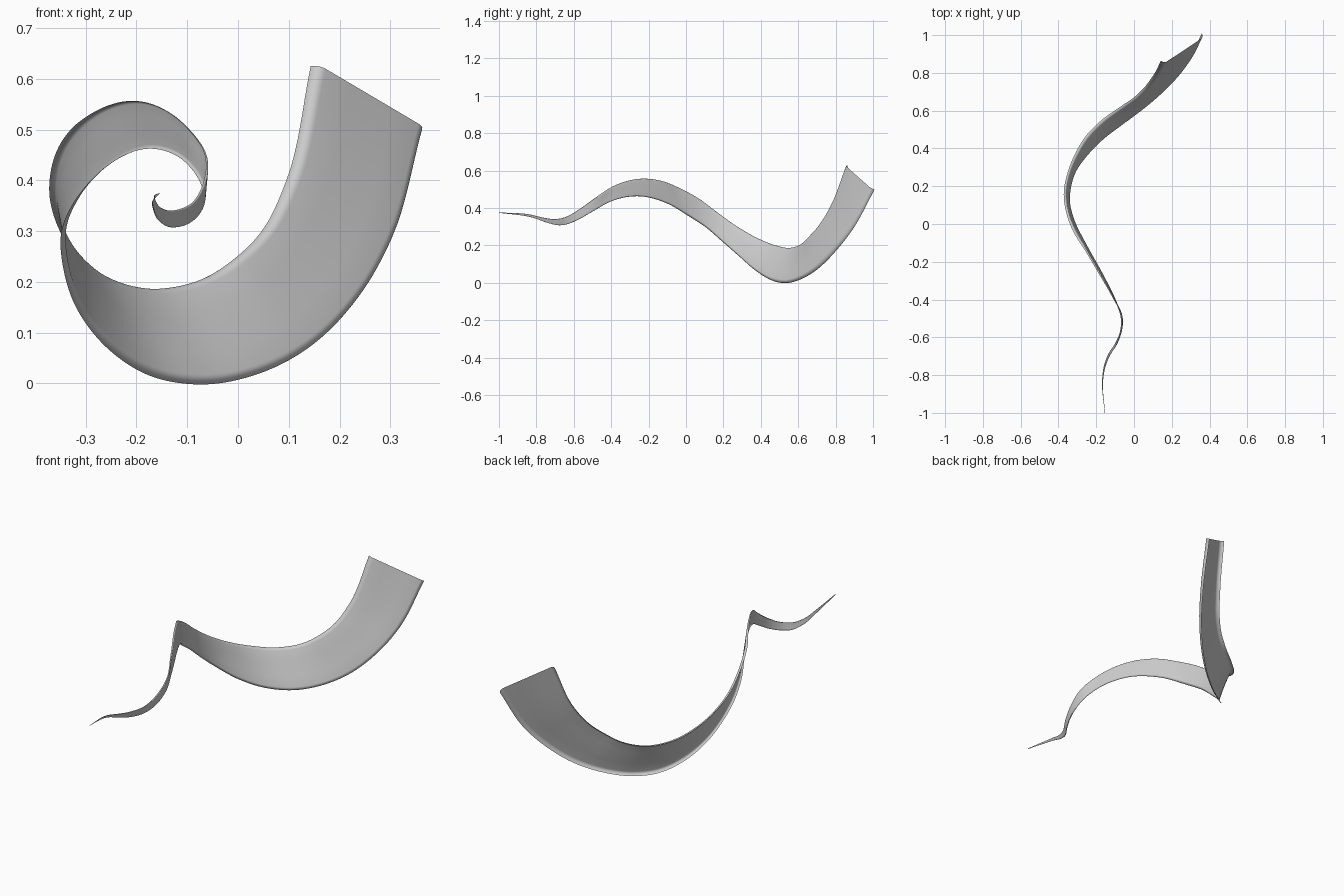
import bpy, math
from mathutils import Vector

if "Cube" in bpy.data.objects:
    bpy.data.objects.remove(bpy.data.objects["Cube"])

# Paired stations along the ribbon: lower edge xyz, upper edge xyz
STATIONS = [
    (.365, 1.0, .50, .15, .857, .627),
    (.305, .882, .285, .10, .768, .40),
    (.25, .805, .185, .05, .705, .30),
    (.14, .69, .07, 0, .66, .25),
    (.04, .605, .02, -.06, .62, .211),
    (-.06, .53, .001, -.16, .55, .188),
    (-.16, .455, .015, -.25, .46, .207),
    (-.25, .365, .07, -.31, .36, .25),
    (-.31, .28, .145, -.346, .27, .303),
    (-.338, .19, .225, -.366, .17, .375),
    (-.343, .11, .295, -.355, .07, .45),
    (-.32, .02, .355, -.315, -.04, .51),
    (-.26, -.10, .425, -.26, -.13, .545),
    (-.17, -.26, .463, -.19, -.25, .556),
    (-.10, -.40, .435, -.11, -.39, .515),
    (-.067, -.50, .38, -.063, -.49, .45),
    (-.075, -.58, .335, -.068, -.575, .39),
    (-.10, -.635, .313, -.09, -.635, .355),
    (-.13, -.68, .307, -.13, -.70, .34),
    (-.155, -.74, .32, -.153, -.76, .347),
    (-.168, -.82, .348, -.164, -.83, .364),
    (-.155, -1.0, .374, -.153, -1.0, .376),
]
STEPS = 8
DEPTH = 0.075          # depth of the rolled lips relative to the width


def smooth_path(points):
    """Catmull-Rom curve through the points, spaced by chord length."""
    n = len(points)

    def knot(i):
        if i < 0:
            return points[0] * 2 - points[1]
        if i >= n:
            return points[-1] * 2 - points[-2]
        return points[i]

    out = []
    for i in range(n - 1):
        p = [knot(i + k) for k in (-1, 0, 1, 2)]
        d = [max((p[k + 1] - p[k]).length, 1e-5) for k in range(3)]
        m1 = ((p[1] - p[0]) / d[0] * d[1] + (p[2] - p[1]) / d[1] * d[0]) / (d[0] + d[1]) * d[1]
        m2 = ((p[2] - p[1]) / d[1] * d[2] + (p[3] - p[2]) / d[2] * d[1]) / (d[1] + d[2]) * d[1]
        for k in range(STEPS):
            t = k / STEPS
            out.append(p[1] * (2*t**3 - 3*t*t + 1) + m1 * (t**3 - 2*t*t + t)
                       + p[2] * (3*t*t - 2*t**3) + m2 * (t**3 - t*t))
    out.append(points[-1])
    return out


lower = smooth_path([Vector(s[:3]) for s in STATIONS])
upper = smooth_path([Vector(s[3:]) for s in STATIONS])
middle = [(a + b) / 2 for a, b in zip(lower, upper)]

# Cross-section: flat face with quarter-round lips on both edges
lip = [(DEPTH * (1 - math.cos(a)), DEPTH * (math.sin(a) - 0.5))
       for a in (math.radians(15 * k) for k in range(7))]
profile = lip + [(0.3, DEPTH / 2), (0.5, DEPTH / 2), (0.7, DEPTH / 2)]
profile += [(1 - s, h) for s, h in reversed(lip)]

# Sweep the section between the two edges
verts, faces = [], []
cols = len(profile)
for i, (a, b) in enumerate(zip(lower, upper)):
    tangent = middle[min(i + 1, len(middle) - 1)] - middle[max(i - 1, 0)]
    across = b - a
    normal = across.cross(tangent).normalized()
    verts += [a + across * s + normal * (h * across.length) for s, h in profile]
for i in range(len(lower) - 1):
    for j in range(cols - 1):
        k = i * cols + j
        faces.append((k, k + cols, k + cols + 1, k + 1))

mesh = bpy.data.meshes.new("curled_ribbon")
mesh.from_pydata([tuple(v) for v in verts], [], faces)
mesh.update()
ribbon = bpy.data.objects.new("curled_ribbon", mesh)
bpy.context.collection.objects.link(ribbon)

# Faces point to the rounded side
mid_face = mesh.polygons[cols // 2]
reference = (upper[0] - lower[0]).cross(middle[1] - middle[0])
if mid_face.normal.dot(reference) < 0:
    mesh.flip_normals()

bpy.context.view_layer.objects.active = ribbon
ribbon.select_set(True)
bpy.ops.object.shade_smooth_by_angle(angle=math.radians(40))
